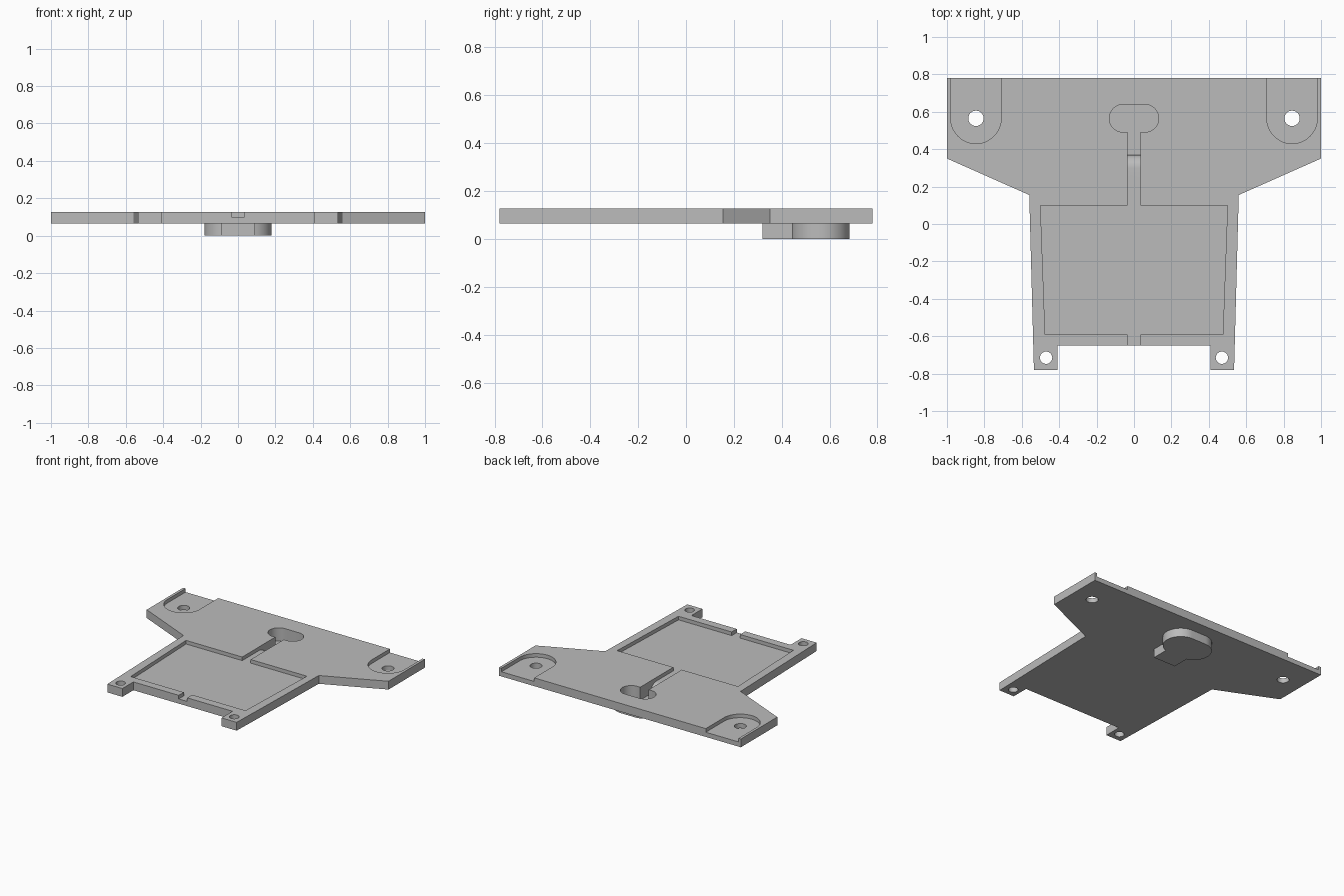
import bpy, bmesh
from math import pi, cos, sin, radians
from mathutils import Vector

cube = bpy.data.objects.get("Cube")
if cube:
    bpy.data.objects.remove(cube, do_unlink=True)

BASE, TOP, FLOOR, DEEP, ABOVE = 0.065, 0.127, 0.1, 0.03, 0.2

grey = bpy.data.materials.new("grey plastic")
grey.use_nodes = True
colour = (0.5, 0.5, 0.5, 1)
grey.diffuse_color = colour
grey.node_tree.nodes["Principled BSDF"].inputs["Base Color"].default_value = colour


def prism(name, points, low, high, along_x=False):
    """Extrude a flat outline along z, or a (y, z) outline along x."""
    place = (lambda a, b, c: (c, a, b)) if along_x else (lambda a, b, c: (a, b, c))
    bm = bmesh.new()
    face = bm.faces.new([bm.verts.new(place(a, b, low)) for a, b in points])
    new = bmesh.ops.extrude_face_region(bm, geom=[face])["geom"]
    shift = Vector(place(0, 0, high - low))
    bmesh.ops.translate(bm, vec=shift, verts=[v for v in new if isinstance(v, bmesh.types.BMVert)])
    bmesh.ops.recalc_face_normals(bm, faces=bm.faces)
    mesh = bpy.data.meshes.new(name)
    bm.to_mesh(mesh)
    bm.free()
    mesh.materials.append(grey)
    obj = bpy.data.objects.new(name, mesh)
    bpy.context.collection.objects.link(obj)
    return obj


def arc(cx, cy, r, start, end, steps=24):
    angles = [radians(start + (end - start) * i / steps) for i in range(steps + 1)]
    return [(cx + r * cos(a), cy + r * sin(a)) for a in angles]


def mirrored(half):
    """Close a right-hand half outline with its mirror image."""
    return half + [(-x, y) for x, y in reversed(half)]


def capsule(y, half, r):
    return mirrored(arc(half, y, r, -90, 90))


def combine(target, tool, operation):
    mod = target.modifiers.new(operation, "BOOLEAN")
    mod.operation, mod.object, mod.solver = operation, tool, "EXACT"
    bpy.context.view_layer.objects.active = target
    bpy.ops.object.modifier_apply(modifier=mod.name)
    bpy.data.objects.remove(tool, do_unlink=True)


# Flat plate with wide shoulders, tapered body and two front tabs
plate = prism("base_plate", mirrored([
    (0.41, -0.65), (0.41, -0.78), (0.535, -0.78),
    (0.56, 0.155), (1, 0.35), (1, 0.78)]), BASE, TOP)

# Rounded boss with a short neck on the underside
combine(plate, prism("boss", capsule(0.562, 0.058, 0.122), 0, FLOOR - 0.01), "UNION")
combine(plate, prism("boss_neck", mirrored([(0.092, 0.32), (0.092, 0.5)]),
                     0, FLOOR - 0.01), "UNION")

# Shallow tray with a front notch and a cable channel
combine(plate, prism("tray_cut", mirrored([
    (0.035, -0.7), (0.035, -0.59), (0.475, -0.59), (0.5, 0.1),
    (0.035, 0.1), (0.035, 0.31)]), FLOOR, ABOVE), "DIFFERENCE")

# Channel end curving down into the deep pocket
drop = FLOOR - DEEP
bend = arc(0.37 - drop, DEEP, drop, 90, 0, 12)
combine(plate, prism("channel_cut", [(0.25, FLOOR)] + bend +
                     [(0.56, DEEP), (0.56, ABOVE), (0.25, ABOVE)],
                     -0.035, 0.035, True), "DIFFERENCE")
combine(plate, prism("pocket_cut", capsule(0.565, 0.058, 0.074), DEEP, ABOVE), "DIFFERENCE")

# Corner recesses, open at the back, and all screw holes
for side in (-1, 1):
    cx = side * 0.845
    recess = arc(cx, 0.565, 0.135, 180, 360) + [(cx + 0.135, 0.9), (cx - 0.135, 0.9)]
    combine(plate, prism("recess_cut", recess, FLOOR, ABOVE), "DIFFERENCE")
    for x, y, r in ((0.845, 0.565, 0.041), (0.47, -0.715, 0.033)):
        hole = arc(side * x, y, r, 0, 360, 32)[:-1]
        combine(plate, prism("hole_cut", hole, -0.1, ABOVE), "DIFFERENCE")

# Smooth the rounded walls, keep edges sharp
bpy.ops.object.select_all(action="DESELECT")
plate.select_set(True)
bpy.context.view_layer.objects.active = plate
bpy.ops.object.shade_smooth_by_angle(angle=radians(30))
